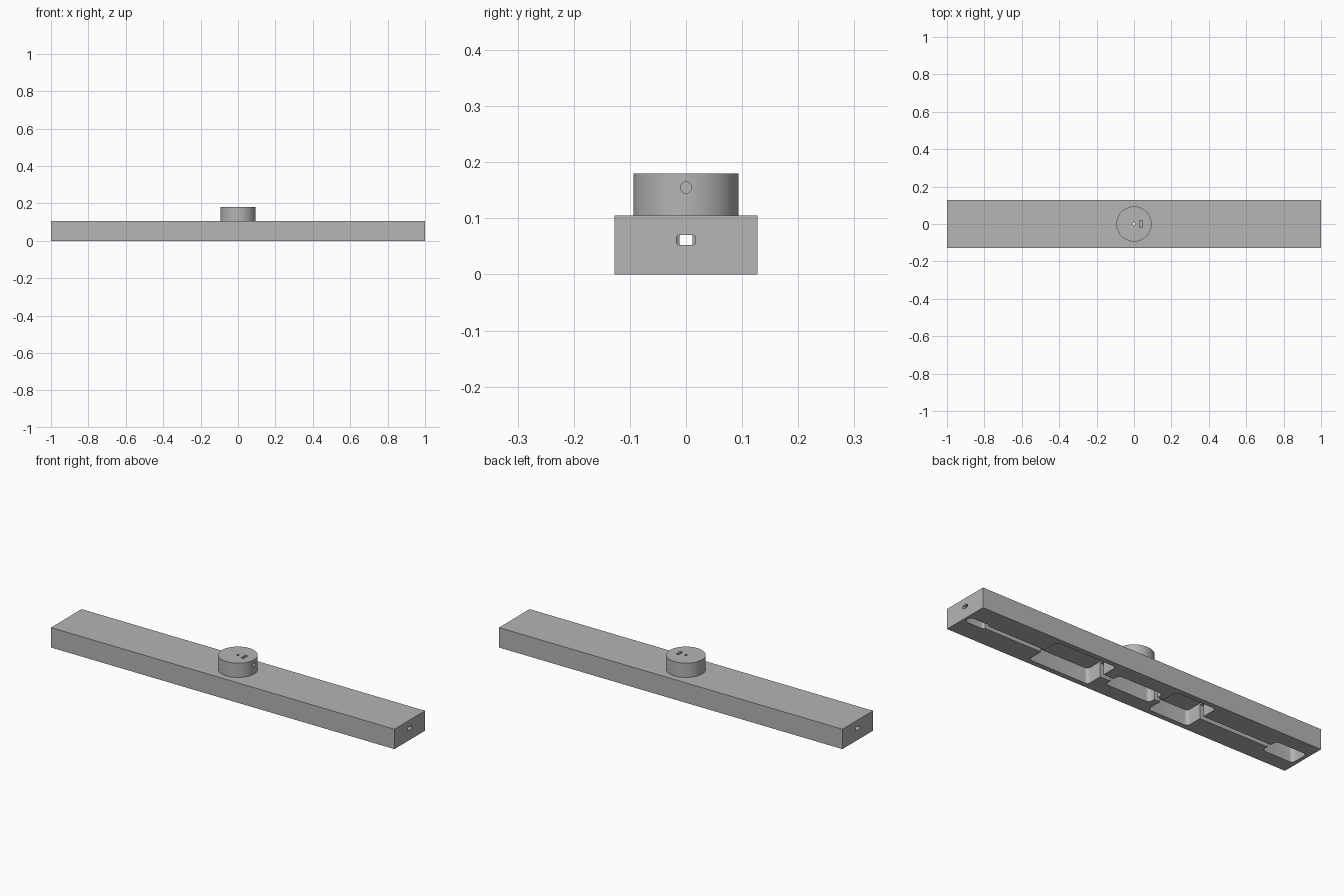
import bpy
import bmesh
from mathutils import Matrix, Vector

cube = bpy.data.objects.get("Cube")
if cube:
    bpy.data.objects.remove(cube, do_unlink=True)

grey = bpy.data.materials.new("plain grey")
grey.use_nodes = True
colour = (0.46, 0.46, 0.46, 1)
grey.diffuse_color = colour
grey.node_tree.nodes["Principled BSDF"].inputs["Base Color"].default_value = colour


def finish(name, bm):
    mesh = bpy.data.meshes.new(name)
    bmesh.ops.recalc_face_normals(bm, faces=bm.faces[:])
    bm.to_mesh(mesh)
    bm.free()
    mesh.materials.append(grey)
    obj = bpy.data.objects.new(name, mesh)
    bpy.context.collection.objects.link(obj)
    return obj


def box(name, low, high, radius=0, axis=2):
    """Box between two corners, with edges along one axis rounded."""
    low, high = Vector(low), Vector(high)
    bm = bmesh.new()
    bmesh.ops.create_cube(bm, size=1)
    for v in bm.verts:
        v.co = Vector([(low[i] + high[i]) / 2 + v.co[i] * (high[i] - low[i]) for i in range(3)])
    if radius:
        edges = [e for e in bm.edges if abs((e.verts[0].co - e.verts[1].co)[axis]) > 1e-5]
        bmesh.ops.bevel(bm, geom=edges, offset=radius, segments=6, affect='EDGES', profile=0.5)
    return finish(name, bm)


def cylinder(name, radius, start, end, sides):
    start, end = Vector(start), Vector(end)
    line = end - start
    turn = line.to_track_quat('Z', 'Y').to_matrix().to_4x4()
    bm = bmesh.new()
    bmesh.ops.create_cone(bm, cap_ends=True, segments=sides, radius1=radius, radius2=radius,
                          depth=line.length, matrix=Matrix.Translation((start + end) / 2) @ turn)
    return finish(name, bm)


def cut(body, cutters):
    """Cut every helper out of the body, then remove the helpers."""
    for c in cutters:
        c.hide_render = True
        mod = body.modifiers.new("cut", 'BOOLEAN')
        mod.operation = 'DIFFERENCE'
        mod.solver = 'EXACT'
        mod.object = c
    bpy.context.view_layer.update()
    graph = bpy.context.evaluated_depsgraph_get()
    mesh = bpy.data.meshes.new_from_object(body.evaluated_get(graph))
    body.modifiers.clear()
    body.data = mesh
    for c in cutters:
        bpy.data.objects.remove(c, do_unlink=True)
    bpy.ops.object.select_all(action='DESELECT')
    bpy.context.view_layer.objects.active = body
    body.select_set(True)
    bpy.ops.object.shade_smooth_by_angle(angle=0.6)


# Long bar with pockets milled from below: start x, end x, half width
TOP = 0.105
bar = box("bar", (-1, -0.127, 0), (1, 0.127, TOP))
pockets = [(0.87, 0.985, 0.022), (0.19, 0.54, 0.1), (-0.13, 0.13, 0.048),
           (-0.4, -0.165, 0.1), (-0.98, -0.8, 0.05)]
cutters = [box("pocket_cutter", (a, -w, -0.02), (b, w, 0.08), 0.018) for a, b, w in pockets]

# Cable channel joining the pockets, end slots and centre bore
cutters.append(box("channel_cutter", (-0.9, -0.012, -0.03), (0.93, 0.012, 0.072)))
for side in (-1, 1):
    ends = sorted((side * 0.95, side * 1.05))
    cutters.append(box("slot_cutter", (ends[0], -0.017, 0.053), (ends[1], 0.017, 0.07), 0.005, 0))
cutters.append(cylinder("bore_cutter", 0.007, (0, 0, 0.04), (0, 0, 0.2), 24))
cut(bar, cutters)

# Round knob with a centre bore, a top slot and a side hole meeting it
knob = cylinder("knob", 0.094, (0, 0, TOP), (0, 0, 0.18), 96)
cut(knob, [
    cylinder("bore_cutter", 0.007, (0, 0, 0.05), (0, 0, 0.25), 24),
    box("slot_cutter", (0.03, -0.018, 0.135), (0.045, 0.018, 0.2)),
    cylinder("side_cutter", 0.01, (0.038, 0, 0.155), (0.12, 0, 0.155), 24),
])
